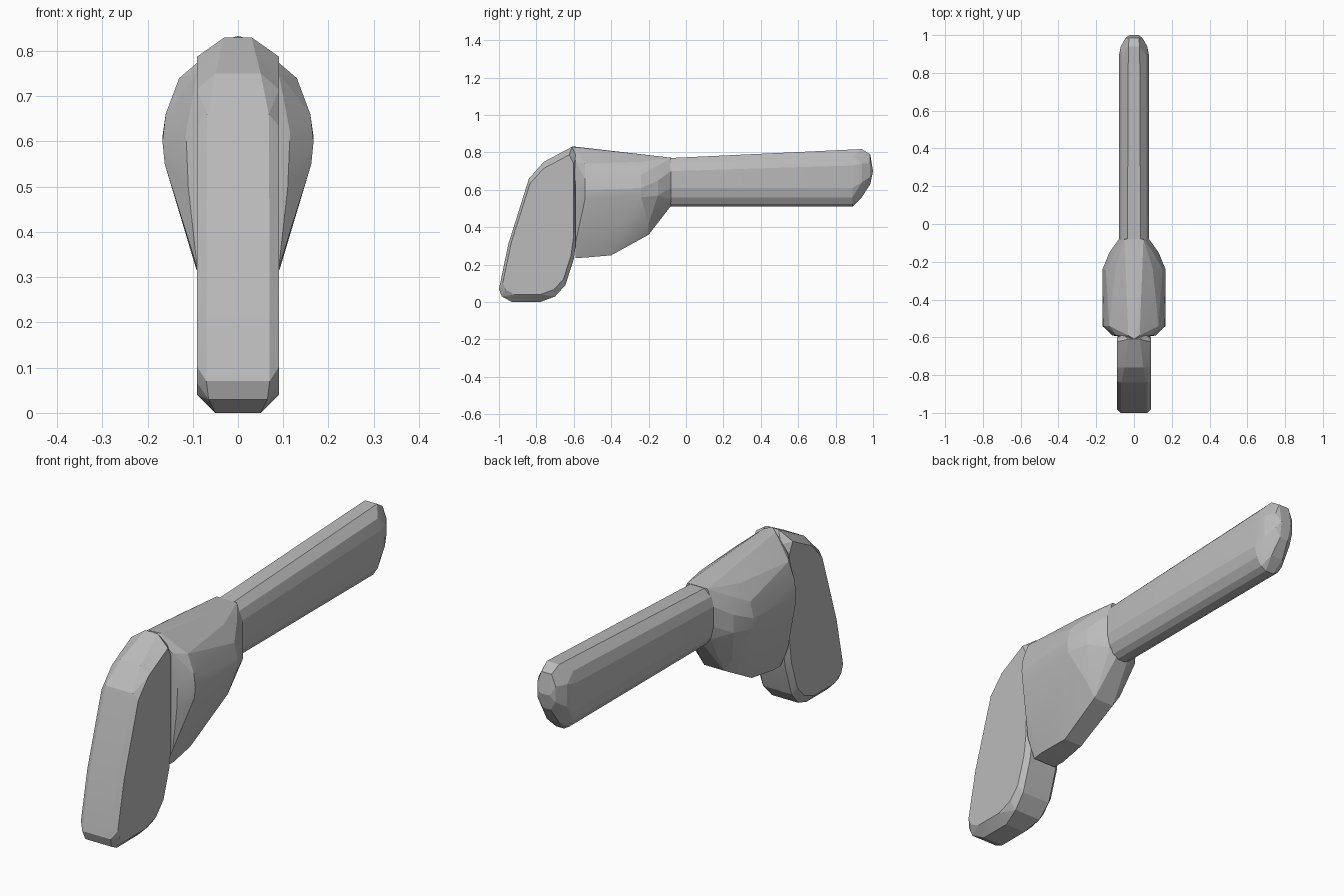
import bpy, bmesh

cube = bpy.data.objects.get("Cube")
if cube:
    bpy.data.objects.remove(cube)

grey = bpy.data.materials.new("plain_grey")
grey.use_nodes = True
grey.diffuse_color = (0.5, 0.5, 0.5, 1)
grey.node_tree.nodes["Principled BSDF"].inputs["Base Color"].default_value = (0.5, 0.5, 0.5, 1)


def hull_part(name, half_points):
    """Convex solid around points mirrored across x."""
    bm = bmesh.new()
    for x, y, z in half_points:
        bm.verts.new((x, y, z))
        if x > 0:
            bm.verts.new((-x, y, z))
    out = bmesh.ops.convex_hull(bm, input=bm.verts)
    unused = {g for g in out["geom_interior"] + out["geom_unused"]
              if isinstance(g, bmesh.types.BMVert)}
    bmesh.ops.delete(bm, geom=list(unused), context='VERTS')
    bmesh.ops.dissolve_limit(bm, angle_limit=0.02, verts=bm.verts, edges=bm.edges)
    bmesh.ops.recalc_face_normals(bm, faces=bm.faces)
    mesh = bpy.data.meshes.new(name)
    bm.to_mesh(mesh)
    bm.free()
    mesh.materials.append(grey)
    obj = bpy.data.objects.new(name, mesh)
    bpy.context.collection.objects.link(obj)
    bpy.context.view_layer.objects.active = obj
    obj.select_set(True)
    bpy.ops.object.shade_smooth_by_angle(angle=0.2)
    obj.select_set(False)


def sections(rings):
    return [(x, y, z) for y, ring in rings for x, z in ring]


# Grip: side outline as (y, z, half width of the rim), with a slightly wider core
outline = [(-1.0, .07, .07), (-.985, .03, .065), (-.93, 0, .05), (-.78, 0, .05),
           (-.70, .03, .065), (-.645, .09, .07), (-.60, .23, .07), (-.585, .34, .07),
           (-.585, .78, .06), (-.61, .83, .03), (-.76, .75, .05), (-.84, .66, .068),
           (-.95, .31, .07)]
mid_y, mid_z = -.77, .40
grip = [(w, y, z) for y, z, w in outline]
grip += [(.091, mid_y + (y - mid_y) * .91, mid_z + (z - mid_z) * .90) for y, z, w in outline]
hull_part("grip", grip)

# Body: cross-sections from the grip towards the barrel
hull_part("body", sections([
    (-.61, [(0, .833)]),
    (-.59, [(.055, .235), (.09, .32), (.11, .50), (.115, .62), (.09, .75), (.03, .825)]),
    (-.54, [(.06, .238), (.093, .32), (.162, .55), (.167, .60), (.16, .66), (.13, .74),
            (.07, .79)]),
    (-.40, [(.045, .25)]),
    (-.24, [(.162, .56), (.167, .61), (.15, .68), (.10, .75)]),
    (-.20, [(.05, .36), (.09, .42)]),
    (-.15, [(.13, .57), (.13, .65), (.10, .73)]),
    (-.08, [(.03, .515), (.065, .55), (.08, .61), (.08, .70), (.05, .772)]),
]))

# Barrel: rounded underside, flattened top, chamfered tip
hull_part("barrel", sections([
    (-.09, [(.02, .51), (.045, .525), (.068, .56), (.08, .61), (.08, .70), (.066, .74),
            (.035, .77)]),
    (.89, [(.02, .51), (.045, .525), (.068, .56), (.08, .61), (.08, .73), (.066, .78),
           (.03, .815)]),
    (.94, [(.03, .56), (.068, .64), (.07, .74), (.03, .818)]),
    (.985, [(.02, .63), (.045, .67), (.045, .74), (.025, .79)]),
    (1.0, [(.025, .70)]),
]))
